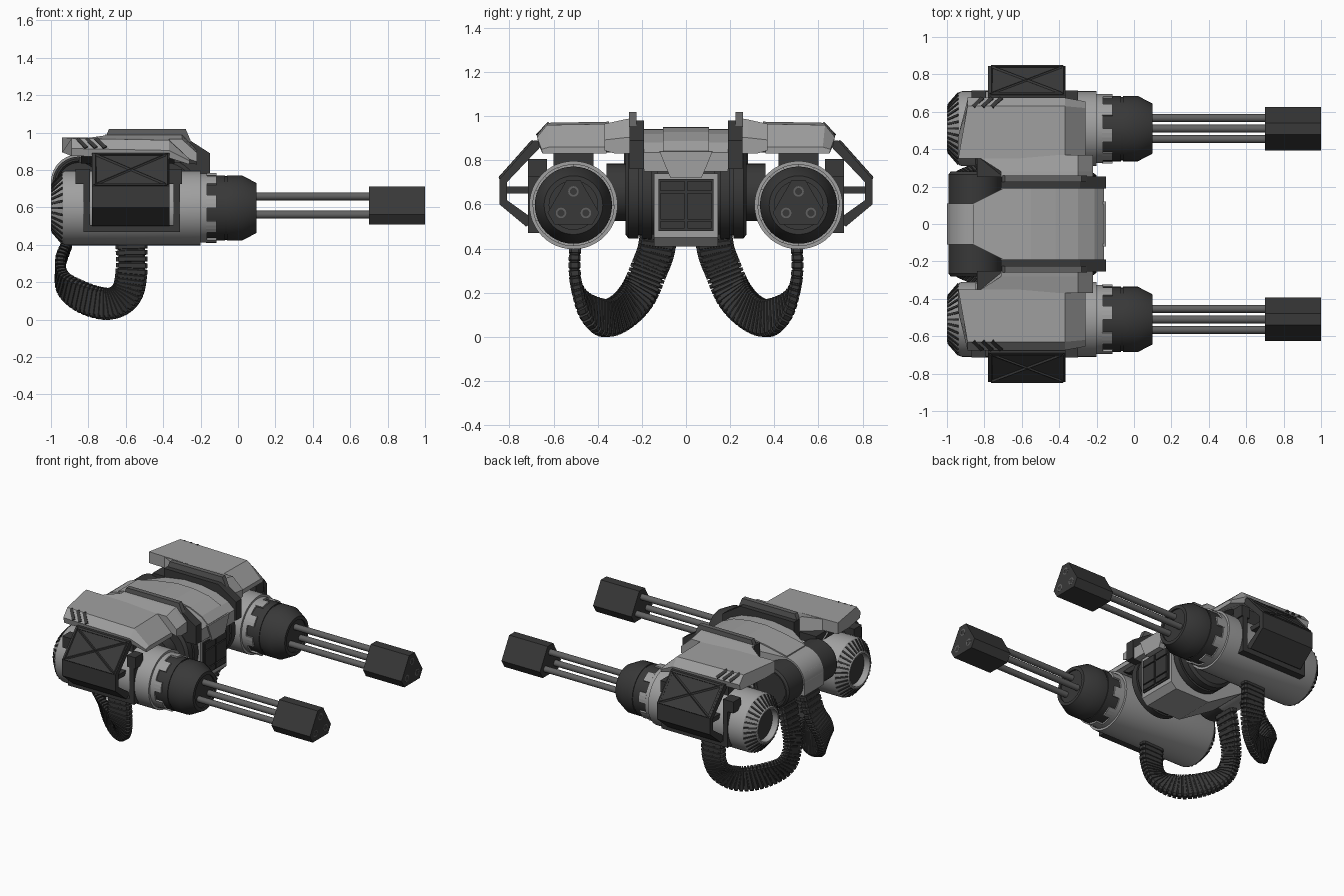
import bpy, bmesh
from math import sin, cos, pi, radians
from mathutils import Vector as V

if "Cube" in bpy.data.objects:
    bpy.data.objects.remove(bpy.data.objects["Cube"])

def material(name, c):
    m = bpy.data.materials.new(name)
    m.diffuse_color = (c, c, c, 1)
    m.use_nodes = True
    m.node_tree.nodes["Principled BSDF"].inputs["Base Color"].default_value = m.diffuse_color
    return m

DARK, STEEL, LIGHT = material("dark", 0.04), material("steel", 0.12), material("light", 0.35)

def add(name, lofts, mat=LIGHT, both=True, smooth=False):
    """Object made of lofts; each loft is a list of closed rings with capped ends."""
    bm = bmesh.new()
    for rings in lofts:
        rows = [[bm.verts.new(p) for p in r] for r in rings]
        n = len(rows[0])
        for a, b in zip(rows, rows[1:]):
            for i in range(n):
                bm.faces.new((a[i], a[(i + 1) % n], b[(i + 1) % n], b[i]))
        bm.faces.new(rows[0])
        bm.faces.new(rows[-1])
    bmesh.ops.recalc_face_normals(bm, faces=bm.faces[:])
    me = bpy.data.meshes.new(name)
    bm.to_mesh(me)
    bm.free()
    me.materials.append(mat)
    ob = bpy.data.objects.new(name, me)
    bpy.context.collection.objects.link(ob)
    if smooth:
        bpy.ops.object.select_all(action='DESELECT')
        ob.select_set(True)
        bpy.context.view_layer.objects.active = ob
        bpy.ops.object.shade_smooth_by_angle(angle=radians(30))
    if both:
        m = ob.modifiers.new("mirror", 'MIRROR')
        m.use_axis = (False, True, False)
        m.use_mirror_merge = False
    return ob

def lathe_x(prof, y, z, n=40):
    return [[(x, y + r * cos(2 * pi * i / n), z + r * sin(2 * pi * i / n)) for i in range(n)] for x, r in prof]

def lathe_y(prof, x, z, n=40):
    return [[(x + r * cos(2 * pi * i / n), y, z + r * sin(2 * pi * i / n)) for i in range(n)] for y, r in prof]

def prism_x(pts, x0, x1):
    return [[(x, y, z) for y, z in pts] for x in (x0, x1)]

def prism_y(pts, y0, y1):
    return [[(x, y, z) for x, z in pts] for y in (y0, y1)]

def box(x0, x1, y0, y1, z0, z1):
    return prism_x([(y0, z0), (y1, z0), (y1, z1), (y0, z1)], x0, x1)

def bar(p, q, w, t, side):
    """Rectangular bar from p to q, w wide along side, t thick."""
    p, q = V(p), V(q)
    d = (q - p).normalized()
    s = (V(side) - d * V(side).dot(d)).normalized()
    u = d.cross(s)
    return [[c + s * a * w / 2 + u * b * t / 2 for a, b in ((-1, -1), (1, -1), (1, 1), (-1, 1))] for c in (p, q)]

GY, GZ = 0.51, 0.597   # gun axis

# gun housings with recessed vented tail
add("gun_housing", [lathe_x([(-0.95, 0.11), (-1.0, 0.11), (-1.0, 0.12), (-0.935, 0.195), (-0.92, 0.2),
    (-0.2, 0.2), (-0.2, 0.185), (-0.165, 0.185)], GY, GZ, 48)], LIGHT, smooth=True)
add("tail_recess", [lathe_x([(-0.956, 0.108), (-0.95, 0.108)], GY, GZ)], DARK)
fins, teeth = [], []
for i in range(32):
    a = 2 * pi * i / 32
    o, t = V((0, cos(a), sin(a))), V((0, -sin(a), cos(a)))
    c = V((0, GY, GZ))
    fins.append(bar(c + o * 0.127 + V((-0.995, 0, 0)), c + o * 0.192 + V((-0.939, 0, 0)), 0.012, 0.008, t))
add("tail_vent_slits", fins, DARK)
for k in range(8):
    ring = []
    for r in (0.172, 0.186):
        arc = [2 * pi * k / 8 + j * 0.13 for j in range(4)]
        ring += [(r, a) for a in (arc if r < 0.18 else arc[::-1])]
    teeth.append(prism_x([(GY + r * cos(a), GZ + r * sin(a)) for r, a in ring], -0.17, -0.115))
add("collar_teeth", teeth)

# rotary drum, barrels and triangular muzzle
add("drum", [lathe_x([(-0.2, 0.175), (-0.07, 0.175), (-0.07, 0.17), (-0.06, 0.17), (-0.06, 0.175), (0.02, 0.175),
    (0.1, 0.133), (0.1, 0.11), (0.09, 0.11)], GY, GZ)], DARK, smooth=True)
bores = [(GY + 0.065 * cos(a), GZ - 0.003 + 0.065 * sin(a)) for a in (pi / 2, pi * 7 / 6, pi * 11 / 6)]
add("barrels", [lathe_x([(0.05, 0.021), (0.75, 0.021)], y, z, 16) for y, z in bores], STEEL, smooth=True)
tri = []
for a in (pi / 2, pi * 7 / 6, pi * 11 / 6):
    tri += [(GY + 0.121 * cos(a + d), GZ - 0.003 + 0.121 * sin(a + d)) for d in (-0.26, 0.26)]
add("muzzle", [prism_x(tri, 0.7, 1.0)], DARK)
add("muzzle_bores", [lathe_x([(0.99, 0.024), (1.001, 0.024), (1.001, 0.016), (0.985, 0.016)], y, z, 16)
    for y, z in bores], STEEL)

# armour covers over the guns, sloping down at the front
cov = [(0.35, 0.965), (0.63, 0.96), (0.675, 0.905), (0.665, 0.865), (0.47, 0.885), (0.35, 0.885)]
low = [(0.36, 0.86), (0.62, 0.86), (0.655, 0.85), (0.65, 0.83), (0.47, 0.83), (0.36, 0.83)]
add("armour_cover", [[[(-0.94 + (0.05 if y > 0.6 else 0), y, z + 0.01) for y, z in cov],
    [(-0.37, y, z) for y, z in cov], [(-0.26, y, z) for y, z in low]]])
add("cover_underside", [[[(x, y, z) for y, z in ((0.25, 0.835), (0.46, 0.835), (0.55, 0.89), (0.25, 0.89))]
    for x in (-0.84, -0.34)]], DARK)
add("cover_mount", [box(-0.75, -0.4, 0.42, 0.6, 0.74, 0.885)], DARK)
add("cover_slots", [bar((x, 0.625, 0.966), (x + 0.05, 0.672, 0.918), 0.022, 0.012, (1, 0, 0))
    for x in (-0.86, -0.81, -0.76)], DARK)
inner = [(0.25, 0.99), (0.28, 0.985), (0.37, 0.965), (0.37, 0.87), (0.32, 0.84), (0.25, 0.84)]
add("cover_link", [[[(-0.71 - (0.14 if y > 0.3 else 0), y, z) for y, z in inner], [(-0.3, y, z) for y, z in inner],
    [(-0.22, y, 0.83 + (z - 0.84) * 0.5) for y, z in inner]]])

# outer side guards: bent plate with brace, cross ribs and backing frame
guard = [(0.66, 0.89), (0.69, 0.89), (0.845, 0.715), (0.845, 0.6), (0.725, 0.5), (0.70, 0.515),
         (0.7, 0.54), (0.812, 0.62), (0.812, 0.7), (0.66, 0.86)]
add("side_guard", [prism_x(guard, -0.78, -0.365)], DARK)
add("guard_brace", [box(-0.75, -0.68, 0.68, 0.83, 0.65, 0.682), box(-0.46, -0.39, 0.68, 0.83, 0.65, 0.682)], DARK)
c = [(x, y, z) for x in (-0.765, -0.38) for y, z in ((0.697, 0.884), (0.842, 0.721))]
add("guard_ribs", [bar(c[i], c[j], 0.012, 0.01, (1, 0.3, 0.3)) for i, j in ((0, 3), (1, 2), (0, 1), (2, 3))]
    + [bar(c[i], c[i + 2], 0.012, 0.01, (0, 1, -1)) for i in (0, 1)], DARK)
add("guard_frame", [box(-0.825, -0.79, 0.66, 0.715, 0.47, 0.78), box(-0.345, -0.31, 0.66, 0.715, 0.47, 0.78),
    box(-0.825, -0.31, 0.645, 0.715, 0.47, 0.505), box(-0.87, -0.79, 0.63, 0.715, 0.725, 0.805),
    box(-0.365, -0.3, 0.63, 0.715, 0.725, 0.805)], DARK)

# central hull and curved hood
hull = [(-0.19, 0.74), (-0.19, 0.45), (-0.23, 0.41), (-0.5, 0.41), (-0.78, 0.58), (-0.85, 0.74)]
add("hull", [prism_y(hull, -0.145, 0.145)], LIGHT, False)
arc = [(-1.0, 0.74, 0.11), (-0.985, 0.8, 0.11), (-0.94, 0.85, 0.11), (-0.86, 0.885, 0.11), (-0.70, 0.92, 0.19),
       (-0.55, 0.943, 0.19), (-0.42, 0.94, 0.19), (-0.3, 0.92, 0.19), (-0.21, 0.88, 0.19), (-0.16, 0.835, 0.19)]
add("hood", [[[(x, -w, z), (x, w, z), (x, w, 0.65 + 0.1 * (x > -0.5)), (x, -w, 0.65 + 0.1 * (x > -0.5))]
    for x, z, w in arc]], LIGHT, False)
add("hood_strip", [[[(x, s * w, z + h) for s, h in ((-1, 0.008), (1, 0.008), (1, -0.03), (-1, -0.03))]
    for x, z, w in [(x, z, 0.105) for x, z, _ in arc[3:]]]], LIGHT, False)
add("hood_nose", [[[(x, s * w, z) for x in (-0.3, -0.15) for s in ((-1, 1) if x < -0.2 else (1, -1))]
    for z, w in ((0.84, 0.12), (0.79, 0.1), (0.72, 0.07))]], LIGHT, False)
add("front_panel", [box(-0.2, -0.182, -0.125, 0.125, 0.48, 0.715)], DARK, False)
add("front_panel_tiles", [box(-0.19, -0.172, y, y + 0.108, z, z + h) for y in (-0.115, 0.007)
    for z, h in ((0.49, 0.035), (0.533, 0.12), (0.661, 0.045))], DARK, False)

# dark cheek plates beside the hood
cheek = [(-0.71, 0.76), (-0.71, 0.98), (-0.29, 0.98), (-0.15, 0.89), (-0.15, 0.76)]
lip = [(-0.71, 0.97), (-0.69, 1.02), (-0.28, 1.02), (-0.25, 0.95)]
add("cheek_plate", [prism_y(cheek, 0.19, 0.255)], DARK)
add("cheek_lip", [prism_y(lip, 0.225, 0.258)], STEEL)

# pivot discs to the guns and the rear cross drum
add("pivot", [lathe_y([(0.13, 0.19), (0.155, 0.19), (0.155, 0.21), (0.2, 0.21), (0.2, 0.195), (0.215, 0.195),
    (0.215, 0.21), (0.26, 0.21), (0.275, 0.19), (0.275, 0.13), (0.36, 0.13)], -0.41, 0.655)], DARK, smooth=True)
add("cross_drum", [lathe_y([(-0.265, 0.09), (-0.265, 0.11), (-0.28, 0.12), (-0.28, 0.13), (-0.265, 0.142),
    (0.265, 0.142), (0.28, 0.13), (0.28, 0.12), (0.265, 0.11), (0.265, 0.09)], -0.85, 0.73)], DARK, False, True)
add("drum_band", [lathe_y([(-0.11, 0.15), (0.11, 0.15)], -0.85, 0.735)], LIGHT, False, True)

# flat ribbed hoses twisting from the gun bellies to the rear drum
path = [V(p) for p in ((-0.57, 0.503, 0.42), (-0.57, 0.5, 0.25), (-0.60, 0.45, 0.135), (-0.69, 0.37, 0.085),
    (-0.82, 0.29, 0.115), (-0.93, 0.22, 0.19), (-0.95, 0.17, 0.3), (-0.91, 0.13, 0.42), (-0.86, 0.12, 0.62))]
wide = [V(p) for p in ((1, 0, 0), (1, 0, 0), (0.7, 0, -0.7), (0.15, 0, -1), (-0.1, -0.3, -1), (-0.1, -0.7, -0.7),
    (0, -1, -0.4), (0, -1, -0.2), (0, -1, 0))]

def spline(pts, t):
    i = min(int(t), len(pts) - 2)
    f = t - i
    a, b, c, d = (pts[max(0, min(len(pts) - 1, i + k))] for k in (-1, 0, 1, 2))
    return 0.5 * (2 * b + (c - a) * f + (2 * a - 5 * b + 4 * c - d) * f * f + (3 * b - a - 3 * c + d) * f ** 3)

rings, N = [], 46
for i in range(N):
    for f, s in ((0.0, 0.84), (0.08, 1), (0.72, 1), (0.8, 0.84)):
        t = (i + f) / N * (len(path) - 1)
        p = spline(path, t)
        d = (spline(path, t + 0.02) - spline(path, t - 0.02 if t > 0.02 else t)).normalized()
        w = spline(wide, t)
        w = (w - d * w.dot(d)).normalized()
        n = d.cross(w)
        hw, hn = 0.085 * s, 0.027 * s
        rings.append([p + w * a * hw + n * b * hn for a, b in ((-1, -0.6), (-0.85, -1), (0.85, -1), (1, -0.6),
            (1, 0.6), (0.85, 1), (-0.85, 1), (-1, 0.6))])
add("ribbed_hose", [rings], DARK)
